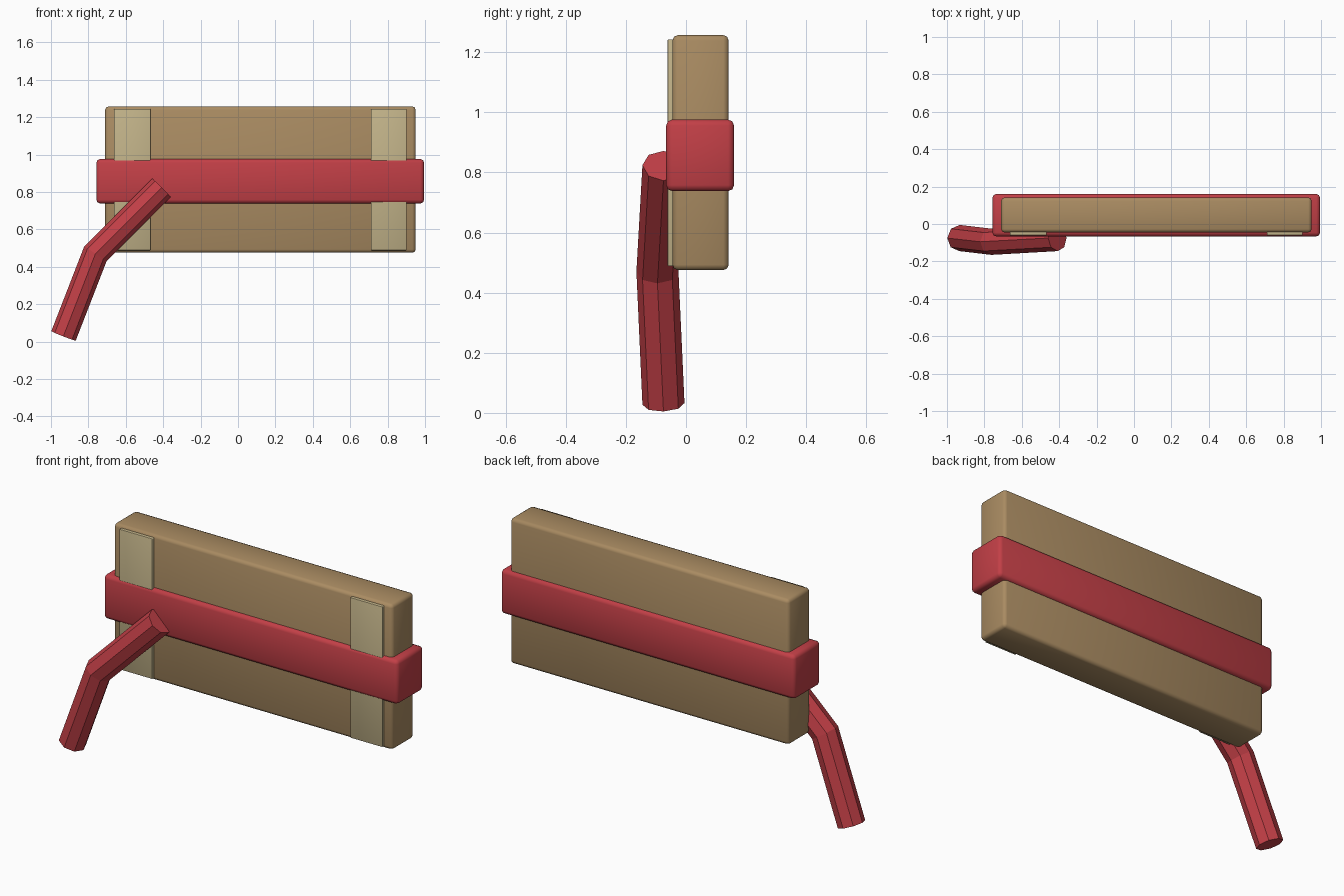
import bpy, bmesh, math
from mathutils import Vector

if "Cube" in bpy.data.objects:
    bpy.data.objects.remove(bpy.data.objects["Cube"])


def material(name, color):
    m = bpy.data.materials.new(name)
    m.diffuse_color = (*color, 1)
    m.use_nodes = True
    m.node_tree.nodes["Principled BSDF"].inputs["Base Color"].default_value = m.diffuse_color
    return m


TAN = material("tan", (0.40, 0.26, 0.122))
CREAM = material("cream", (0.54, 0.45, 0.25))
RED = material("red", (0.54, 0.05, 0.062))


def add_object(name, bm, mat, smooth=False):
    bmesh.ops.recalc_face_normals(bm, faces=bm.faces)
    me = bpy.data.meshes.new(name)
    bm.to_mesh(me)
    bm.free()
    me.materials.append(mat)
    for p in me.polygons:
        p.use_smooth = smooth
    ob = bpy.data.objects.new(name, me)
    bpy.context.collection.objects.link(ob)
    return ob


def box(name, lo, hi, mat, bevel=0.0):
    """Box between two corners, with optional rounded edges."""
    lo, hi = Vector(lo), Vector(hi)
    bm = bmesh.new()
    bmesh.ops.create_cube(bm, size=1)
    for v in bm.verts:
        v.co = (lo + hi) / 2 + v.co * (hi - lo)
    ob = add_object(name, bm, mat, bevel > 0)
    if bevel:
        b = ob.modifiers.new("rounded_edges", 'BEVEL')
        b.width, b.segments = bevel, 2
    return ob


def tube(name, path, radius, sides, mat):
    """Flat-sided capped tube with mitred bends."""
    pts = [Vector(p) for p in path]
    dirs = [(b - a).normalized() for a, b in zip(pts, pts[1:])]
    bm = bmesh.new()
    rings = []
    for i, p in enumerate(pts):
        d0, d1 = dirs[max(i - 1, 0)], dirs[min(i, len(dirs) - 1)]
        t = (d0 + d1).normalized()
        u = Vector((0, 1, 0))
        u = (u - t * u.dot(t)).normalized()
        w = t.cross(u) / t.dot(d0)
        rings.append([bm.verts.new(p + radius * (u * math.cos(a) + w * math.sin(a)))
                      for a in (2 * math.pi * k / sides for k in range(sides))])
    for r0, r1 in zip(rings, rings[1:]):
        for k in range(sides):
            n = (k + 1) % sides
            bm.faces.new((r0[k], r0[n], r1[n], r1[k]))
    bm.faces.new(rings[0])
    bm.faces.new(rings[-1])
    return add_object(name, bm, mat)


# Main block and the band wrapped around it
box("block", (-0.71, -0.045, 0.475), (0.95, 0.142, 1.257), TAN, 0.018)
box("band", (-0.757, -0.066, 0.738), (0.995, 0.16, 0.976), RED, 0.02)

# Pale strips on the front face
for side, x0, x1 in (("left", -0.663, -0.468), ("right", 0.71, 0.902)):
    box(side + "_strip", (x0, -0.061, 0.488), (x1, -0.035, 1.243), CREAM, 0.003)

# Bent strap end hanging from the band
tube("hanging_strap",
     [(-0.933, -0.075, 0.03), (-0.762, -0.095, 0.47), (-0.41, -0.075, 0.822)],
     0.07, 8, RED)
